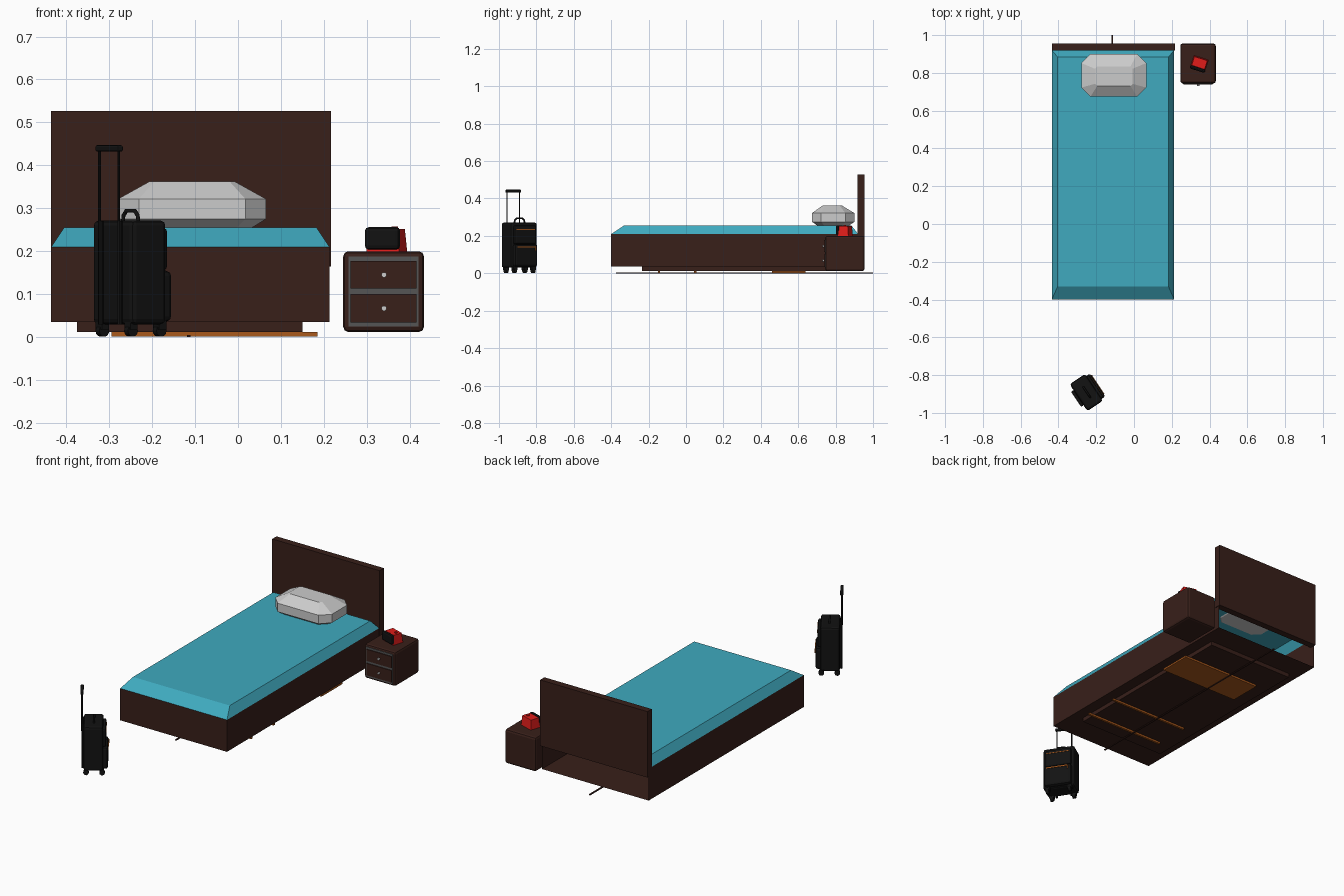
import bpy, bmesh, math
from mathutils import Matrix, Vector

if "Cube" in bpy.data.objects:
    bpy.data.objects.remove(bpy.data.objects["Cube"])


def mat(name, r, g, b):
    m = bpy.data.materials.new(name)
    m.diffuse_color = (r, g, b, 1)
    m.use_nodes = True
    m.node_tree.nodes["Principled BSDF"].inputs["Base Color"].default_value = m.diffuse_color
    return m


WOOD = mat("dark_wood", .04, .014, .010)
TEAL = mat("teal_cloth", .05, .40, .52)
WHITE = mat("pillow_cloth", .6, .6, .6)
GREY = mat("grey_trim", .09, .09, .09)
BLACK = mat("black_fabric", .006, .006, .006)
ORANGE = mat("orange", .40, .10, .012)
RED = mat("red", .75, .012, .01)
METAL = mat("metal", .6, .6, .6)
I = Matrix.Identity(4)


def finish(name, bm, m, M=I):
    bmesh.ops.recalc_face_normals(bm, faces=bm.faces)
    me = bpy.data.meshes.new(name)
    bm.to_mesh(me)
    bm.free()
    ob = bpy.data.objects.new(name, me)
    bpy.context.collection.objects.link(ob)
    me.materials.append(m)
    ob.matrix_world = M
    return ob


def box(name, x, y, z, m, bevel=0, seg=2, M=I):
    bm = bmesh.new()
    bmesh.ops.create_cube(bm, size=1)
    for v in bm.verts:
        v.co = [(r[0] + r[1]) / 2 + c * (r[1] - r[0]) for c, r in zip(v.co, (x, y, z))]
    if bevel:
        bmesh.ops.bevel(bm, geom=bm.edges[:], offset=bevel, segments=seg,
                        profile=.5, affect='EDGES')
    return finish(name, bm, m, M)


def loft(name, rings, m, bottom=True, top=True, M=I):
    bm = bmesh.new()
    rs = [[bm.verts.new(p) for p in r] for r in rings]
    n = len(rs[0])
    for a, b in zip(rs, rs[1:]):
        for i in range(n):
            bm.faces.new((a[i], a[(i + 1) % n], b[(i + 1) % n], b[i]))
    if bottom:
        bm.faces.new(rs[0][::-1])
    if top:
        bm.faces.new(rs[-1])
    return finish(name, bm, m, M)


def rect(x0, x1, y0, y1, z):
    return [(x0, y0, z), (x1, y0, z), (x1, y1, z), (x0, y1, z)]


def octagon(cx, cy, hx, hy, cut, z):
    return [(cx + sx * a, cy + sy * b, z) for sx, sy, a, b in (
        (-1, -1, hx - cut, hy), (1, -1, hx - cut, hy), (1, -1, hx, hy - cut), (1, 1, hx, hy - cut),
        (1, 1, hx - cut, hy), (-1, 1, hx - cut, hy), (-1, 1, hx, hy - cut), (-1, -1, hx, hy - cut))]


def cylinder(name, centre, r, depth, axis, m, M=I, sides=16):
    bm = bmesh.new()
    rot = Vector((0, 0, 1)).rotation_difference(Vector(axis)).to_matrix().to_4x4()
    bmesh.ops.create_cone(bm, cap_ends=True, segments=sides, radius1=r, radius2=r, depth=depth,
                          matrix=Matrix.Translation(centre) @ rot)
    return finish(name, bm, m, M)


# bed frame: an open shell with floor, sides and foot, open behind
X0, X1, Y0, Y1 = -.435, .213, -.40, .945
bed = loft("bed_frame", [rect(X0, X1, Y0, Y1, .035), rect(X0, X1, Y0, Y1, .21)], WOOD, top=False)
bm = bmesh.new()
bm.from_mesh(bed.data)
bmesh.ops.delete(bm, geom=[f for f in bm.faces if f.calc_center_median().y > Y1 - .01], context='FACES')
for f in bm.faces:
    f.normal_update()
bm.to_mesh(bed.data)
bm.free()

box("headboard", (-.435, .217), (.918, .955), (.165, .527), WOOD)
box("bed_plinth", (-.375, .15), (-.235, .81), (.012, .035), WOOD)
loft("mattress", [rect(X0, X1, Y0, .92, .21), rect(-.405, .183, -.332, .885, .255)], TEAL, bottom=False)

# pillow
px, py = -.107, .787
loft("pillow", [octagon(px, py, .135, .08, .035, .252), octagon(px, py, .172, .113, .048, .275),
                octagon(px, py, .172, .113, .048, .322), octagon(px, py - .005, .10, .052, .012, .362)], WHITE)

# flat pieces under the bed
box("under_bed_panel", (-.295, .185), (.46, .64), (.002, .012), ORANGE)
for i, y in enumerate((.05, -.145)):
    box(f"under_bed_slat_{i}", (-.295, .185), (y - .006, y + .006), (.002, .012), ORANGE)
box("under_bed_rod", (-.119, -.111), (-.375, 1.0), (0, .005), WOOD)

# nightstand with two drawers
box("nightstand", (.245, .433), (.745, .955), (.012, .20), WOOD, .012)
box("drawer_surround", (.257, .42), (.742, .75), (.025, .188), GREY)
for i, (z0, z1) in enumerate(((.034, .10), (.113, .177))):
    box(f"drawer_{i}", (.262, .416), (.738, .75), (z0, z1), WOOD)
    cylinder(f"drawer_knob_{i}", (.34, .735, (z0 + z1) / 2), .006, .01, (0, 1, 0), METAL)

# small red clock with a dark face
C = Matrix.Translation((.345, .847, .20)) @ Matrix.Rotation(math.radians(-18), 4, 'Z')
loft("clock_body", [rect(-.04, .04, -.026, .035, 0), rect(-.036, .036, -.018, .03, .052)], RED, M=C)
box("clock_face", (-.043, .043), (-.037, -.018), (.004, .056), BLACK, .009, M=C)
cylinder("clock_button", (.018, .008, .054), .008, .008, (0, 0, 1), RED, M=C, sides=8)

# suitcase: local -y is its pocket side
S = Matrix.Translation((-.245, -.887, 0)) @ Matrix.Rotation(math.radians(123.7), 4, 'Z')
box("suitcase_body", (-.085, .085), (-.04, .058), (.03, .272), BLACK, .012, M=S)
box("suitcase_upper_pocket", (-.07, .07), (-.054, -.03), (.155, .255), BLACK, .01, M=S)
box("suitcase_lower_pocket", (-.073, .073), (-.064, -.03), (.036, .155), BLACK, .012, M=S)
box("lower_zip", (-.06, .06), (-.067, -.055), (.138, .144), ORANGE, M=S)
box("upper_zip", (-.06, .06), (-.056, -.045), (.232, .236), ORANGE, M=S)
box("zip_pull", (.053, .058), (-.069, -.06), (.122, .142), ORANGE, M=S)
for sx in (-1, 1):
    for y in (-.035, .045):
        cylinder("suitcase_wheel", (sx * .06, y, .015), .014, .016, (1, 0, 0), BLACK, M=S, sides=12)
        box("wheel_housing", (sx * .06 - .013, sx * .06 + .013), (y - .01, y + .01), (.018, .04), BLACK, M=S)
    cylinder("pull_pole", (sx * .04, .066, .335), .0035, .21, (0, 0, 1), BLACK, M=S, sides=8)
    cylinder("pull_pole_sleeve", (sx * .04, .063, .15), .006, .24, (0, 0, 1), BLACK, M=S, sides=8)
box("pull_grip", (-.048, .048), (.058, .074), (.432, .447), BLACK, .004, M=S)

# carry handle arch on the suitcase top
cu = bpy.data.curves.new("carry_handle", 'CURVE')
cu.dimensions = '3D'
cu.bevel_depth = .005
cu.bevel_resolution = 1
cu.use_fill_caps = True
sp = cu.splines.new('POLY')
pts = [(-.033, .266), (-.03, .283), (-.018, .294), (.018, .294), (.03, .283), (.033, .266)]
sp.points.add(len(pts) - 1)
for p, (x, z) in zip(sp.points, pts):
    p.co = (x, .006, z, 1)
cu.materials.append(BLACK)
handle = bpy.data.objects.new("carry_handle", cu)
bpy.context.collection.objects.link(handle)
handle.matrix_world = S
